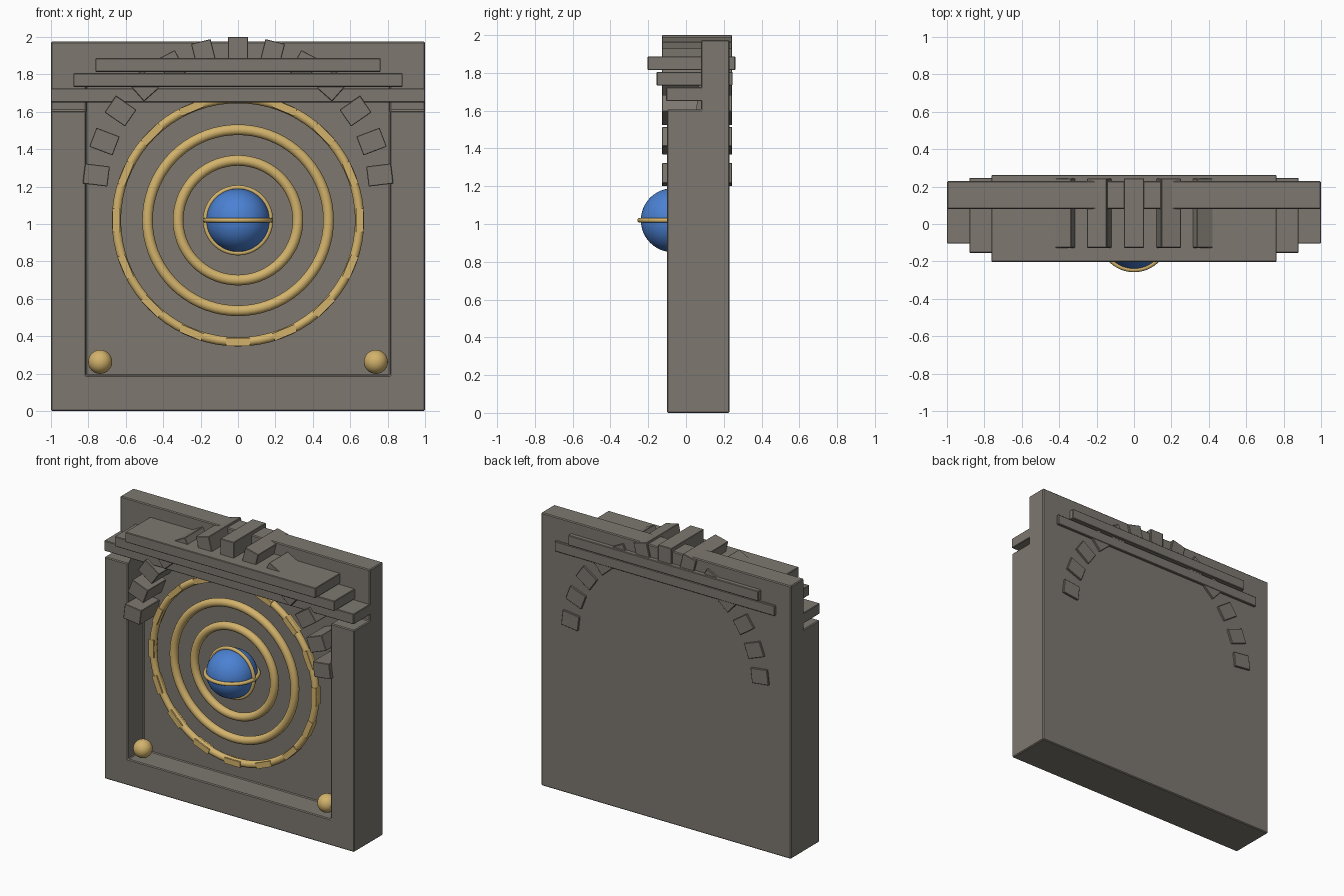
import bpy, bmesh, math
from mathutils import Matrix, Vector

default = bpy.data.objects.get("Cube")
if default:
    bpy.data.objects.remove(default, do_unlink=True)


def material(name, rgb):
    m = bpy.data.materials.new(name)
    m.use_nodes = True
    m.diffuse_color = (*rgb, 1)
    m.node_tree.nodes["Principled BSDF"].inputs["Base Color"].default_value = (*rgb, 1)
    return m


STONE = material("weathered stone", (0.205, 0.187, 0.16))
GOLD = material("gold", (0.65, 0.45, 0.15))
BLUE = material("blue glass", (0.07, 0.22, 0.65))


def finish(bm, name, mat, smooth=False, bevel=0):
    bmesh.ops.recalc_face_normals(bm, faces=bm.faces[:])
    mesh = bpy.data.meshes.new(name)
    for f in bm.faces:
        f.smooth = smooth
    bm.to_mesh(mesh)
    bm.free()
    mesh.materials.append(mat)
    obj = bpy.data.objects.new(name, mesh)
    bpy.context.collection.objects.link(obj)
    if bevel:
        add_bevel(obj, bevel)
    return obj


def add_bevel(obj, width):
    mod = obj.modifiers.new("soft edges", "BEVEL")
    mod.width = width
    mod.segments = 1
    mod.limit_method = "ANGLE"


def box(name, lo, hi, mat, bevel=0.0, turn=None):
    lo, hi = Vector(lo), Vector(hi)
    bm = bmesh.new()
    place = Matrix.Translation((lo + hi) / 2) @ Matrix.Diagonal((*(hi - lo), 1))
    bmesh.ops.create_cube(bm, size=1, matrix=(turn or Matrix()) @ place)
    return finish(bm, name, mat, bevel=bevel)


def ball(name, centre, radius, mat):
    bm = bmesh.new()
    bmesh.ops.create_uvsphere(bm, u_segments=48, v_segments=24, radius=radius,
                              matrix=Matrix.Translation(centre))
    return finish(bm, name, mat, smooth=True)


def ring(name, centre, major, minor, upright=True):
    # Spin a small circle around the ring axis
    bm = bmesh.new()
    made = bmesh.ops.create_circle(
        bm, segments=14, radius=minor,
        matrix=Matrix.Translation((major, 0, 0)) @ Matrix.Rotation(math.pi / 2, 4, "X"))
    bmesh.ops.spin(bm, geom=made["verts"] + bm.edges[:], cent=(0, 0, 0), axis=(0, 0, 1),
                   angle=math.tau, steps=72, use_merge=True)
    bmesh.ops.remove_doubles(bm, verts=bm.verts[:], dist=1e-5)
    tilt = Matrix.Rotation(math.pi / 2 if upright else 0, 4, "X")
    bm.transform(Matrix.Translation(centre) @ tilt)
    return finish(bm, name, GOLD, smooth=True)


# Wall: stepped side profile, extruded across, with the recess cut out
bm = bmesh.new()
profile = [(-0.1, 0), (0.23, 0), (0.23, 1.975), (0.08, 1.975), (0.08, 1.605), (-0.1, 1.605)]
side = bm.faces.new([bm.verts.new((-1, y, z)) for y, z in profile])
out = bmesh.ops.extrude_face_region(bm, geom=[side])
bmesh.ops.translate(bm, vec=(2, 0, 0),
                    verts=[v for v in out["geom"] if isinstance(v, bmesh.types.BMVert)])
wall = finish(bm, "wall", STONE)
cutter = box("recess_cutter", (-0.812, -0.4, 0.19), (0.812, 0.08, 1.8), STONE)
cutter.hide_render = True
cutter.hide_viewport = True
cutter.display_type = "WIRE"
cut = wall.modifiers.new("recess", "BOOLEAN")
cut.object = cutter
cut.operation = "DIFFERENCE"
cut.solver = "EXACT"
add_bevel(wall, 0.006)

# Stepped lintels
for name, half, front, back, low, high in (
        ("lower_lintel", 1.0, -0.105, 0.2, 1.65, 1.725),
        ("middle_lintel", 0.88, -0.155, 0.247, 1.733, 1.806),
        ("upper_lintel", 0.762, -0.203, 0.262, 1.814, 1.887)):
    box(name, (-half, front, low), (half, back, high), STONE, bevel=0.004)

# Arch stones
STONES = 13
arch = Vector((0, 0, 1.17))
for i in range(STONES):
    angle = math.pi * (i + 0.5) / STONES
    turn = Matrix.Translation(arch) @ Matrix.Rotation(-angle, 4, "Y")
    box(f"arch_stone_{i + 1}", (0.697, -0.127, -0.054), (0.83, 0.244, 0.054),
        STONE, bevel=0.003, turn=turn)

# Concentric rings
hub = Vector((0, -0.04, 1.02))
ring("outer_ring", hub, 0.65, 0.025)
ring("middle_ring", hub, 0.484, 0.029)
ring("inner_ring", hub, 0.32, 0.029)

# Raised plates around the outer ring
PLATES = 16
for i in range(PLATES):
    turn = Matrix.Translation(hub) @ Matrix.Rotation(math.tau * i / PLATES, 4, "Y")
    box(f"ring_plate_{i + 1}", (0.63, -0.027, -0.064), (0.671, 0.027, 0.064), GOLD, turn=turn)

# Central globe with two bands
core = Vector((0, -0.07, 1.02))
ball("globe", core, 0.169, BLUE)
ring("globe_upright_band", core, 0.175, 0.013)
ring("globe_level_band", core, 0.175, 0.013, upright=False)

# Corner studs
for label, s in (("left", 1), ("right", -1)):
    ball(f"{label}_stud", (0.737 * s, -0.035, 0.263), 0.064, GOLD)
